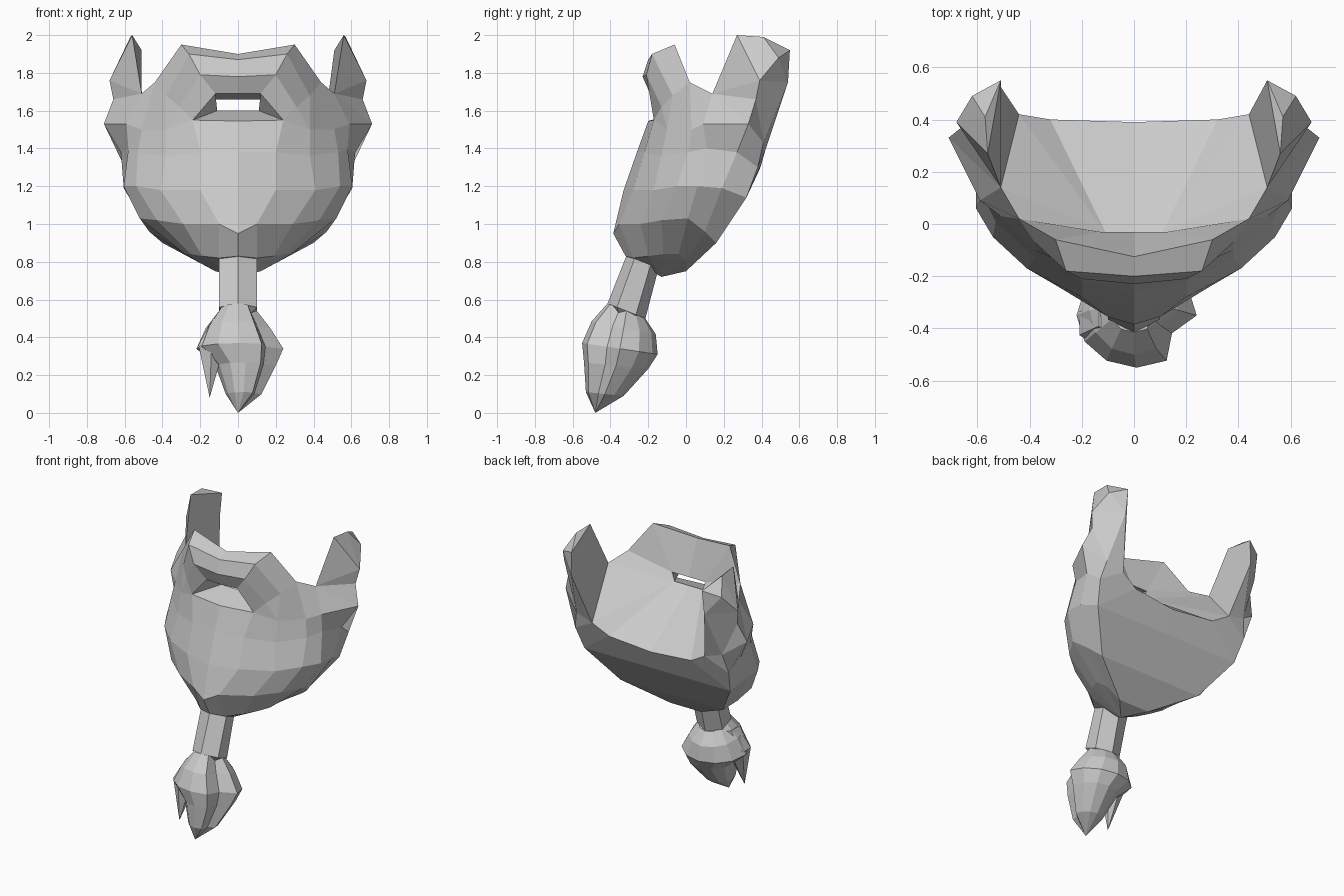
import bpy, bmesh, math
from mathutils import Vector

cube = bpy.data.objects.get("Cube")
if cube:
    bpy.data.objects.remove(cube, do_unlink=True)

grey = bpy.data.materials.new("beard_grey")
grey.use_nodes = True
grey.diffuse_color = (.6, .6, .6, 1)
grey.node_tree.nodes["Principled BSDF"].inputs["Base Color"].default_value = (.6, .6, .6, 1)


def finish(name, bm, mirrored=False):
    """Turn a bmesh into a flat shaded object, optionally mirrored across x."""
    bmesh.ops.remove_doubles(bm, verts=bm.verts[:], dist=.0005)
    bmesh.ops.recalc_face_normals(bm, faces=bm.faces[:])
    mesh = bpy.data.meshes.new(name)
    bm.to_mesh(mesh)
    bm.free()
    mesh.materials.append(grey)
    obj = bpy.data.objects.new(name, mesh)
    bpy.context.collection.objects.link(obj)
    if mirrored:
        mod = obj.modifiers.new("Mirror", 'MIRROR')
        mod.use_axis[0] = True
        mod.merge_threshold = .001


beard = bmesh.new()


def row(*points):
    return [beard.verts.new(p) for p in points]


def face(*verts):
    beard.faces.new(verts)


def bridge(upper, lower):
    """Fill quads between two rows with the same number of points."""
    for i in range(len(upper) - 1):
        face(upper[i], upper[i + 1], lower[i + 1], lower[i])


# Moustache: rim, front crest, fold, lip edge and the through mouth opening
rim = row((0, -.125, 1.9), (.3, -.06, 1.95), (.44, .02, 1.75))
crest = row((0, -.2, 1.87), (.26, -.18, 1.9), (.38, -.07, 1.68))
fold = row((0, -.23, 1.78), (.2, -.21, 1.79), (.31, -.13, 1.62))
lip = row((0, -.19, 1.69), (.12, -.18, 1.69), (.24, -.17, 1.55), (0, -.2, 1.545))
mouth = row((0, -.03, 1.66), (.13, -.03, 1.66), (.11, -.03, 1.6), (0, -.03, 1.6))
bridge(rim, crest)
bridge(crest, fold)
bridge(fold, lip[:3])
bridge(lip, mouth)

# Sideburn points
notch, front_tip, top_tip, back_tip = row(
    (.51, .14, 1.69), (.56, .27, 2), (.57, .41, 1.99), (.51, .55, 1.92))
spine, upper_back, back_low, waist = row(
    (.68, .39, 1.76), (.62, .49, 1.88), (.52, .54, 1.75), (.66, .37, 1.66))
flare, jaw_top, inner = row((.71, .33, 1.53), (.57, .41, 1.43), (.44, .42, 1.39))

# Outer beard: rows running from the chin centre round to the jaw ridge
lip_row = [lip[3], lip[2]] + row((.38, -.1, 1.5), (.51, .03, 1.5), (.59, .09, 1.53)) + [flare, jaw_top]
cheek_row = row((0, -.26, 1.38), (.2, -.22, 1.38), (.38, -.13, 1.36), (.53, .01, 1.38),
                (.58, .11, 1.4), (.62, .27, 1.38), (.6, .38, 1.3))
jaw_row = row((0, -.33, 1.18), (.2, -.28, 1.18), (.41, -.17, 1.18), (.54, -.05, 1.2),
              (.605, .06, 1.2), (.605, .19, 1.19), (.57, .32, 1.14))
chin_row = row((0, -.385, .95), (.1, -.355, 1), (.29, -.24, 1), (.43, -.13, 1.02),
               (.52, .01, 1.03), (.47, .1, .96), (.4, .16, .9))
base_row = row((0, -.32, .83), (.1, -.28, .82), (.19, -.2, .83), (.25, -.12, .84),
               (.28, -.04, .84), (.23, 0, .81), (.12, 0, .75))
rows = [lip_row, cheek_row, jaw_row, chin_row, base_row]
for upper, lower in zip(rows, rows[1:]):
    bridge(upper, lower)

# Upper cheek between moustache and sideburn
face(crest[2], fold[2], lip_row[2])
face(fold[2], lip[2], lip_row[2])
face(crest[2], lip_row[2], lip_row[3], rim[2])
face(rim[2], lip_row[3], lip_row[4], notch)
face(notch, lip_row[4], flare)

# Sideburn faces
face(notch, front_tip, spine)
face(front_tip, top_tip, spine)
face(top_tip, back_tip, upper_back)
face(top_tip, upper_back, spine)
face(upper_back, back_tip, back_low)
face(spine, upper_back, back_low)
face(spine, back_low, jaw_top, waist)
face(waist, jaw_top, flare)
face(notch, spine, waist)
face(notch, waist, flare)
face(front_tip, top_tip, back_tip)
face(front_tip, back_tip, back_low, inner, notch)
face(back_low, jaw_top, inner)

# Inside: moustache back and the sloping floor behind the mouth
back_mid, back_side = row((0, .39, 1.29), (.32, .4, 1.32))
face(rim[0], rim[1], mouth[1], mouth[0])
face(rim[1], rim[2], mouth[1])
face(rim[2], notch, mouth[2], mouth[1])
face(mouth[2], notch, inner)
face(mouth[2], inner, back_side)
face(mouth[3], mouth[2], back_side, back_mid)

# Underside: flat span between the two jaw ridges
ridge = [r[-1] for r in (jaw_row, chin_row, base_row)]
middle = [beard.verts.new((0, v.co.y, v.co.z)) for v in ridge]
face(inner, jaw_top, cheek_row[-1])
face(inner, cheek_row[-1], ridge[0], back_side)
face(back_side, ridge[0], middle[0], back_mid)
bridge(ridge, middle)
bottom = beard.verts.new((0, -.13, .72))
for a, b in zip(base_row, base_row[1:] + [middle[2]]):
    face(a, b, bottom)
finish("beard", beard, mirrored=True)


def loft(name, rings, tip, sides, groove=1.0):
    """Join tilted rings (x, y, z, radius x, radius y, tilt) and close at a tip."""
    bm = bmesh.new()
    loops = []
    for x, y, z, rx, ry, tilt in rings:
        loop = []
        for i in range(sides):
            a = math.tau * i / sides - math.pi / 2
            k = groove if i == 2 else 1
            dx, dy = rx * math.cos(a) * k, ry * math.sin(a) * k
            loop.append(bm.verts.new(Vector((x + dx, y + dy, z - tilt * dy))))
        loops.append(loop)
    end = bm.verts.new(tip)
    bm.faces.new(loops[0])
    for i in range(sides):
        j = (i + 1) % sides
        for a, b in zip(loops, loops[1:]):
            bm.faces.new((a[i], a[j], b[j], b[i]))
        bm.faces.new((loops[-1][i], loops[-1][j], end))
    finish(name, bm)


# Braid hanging from the chin, flaring into a grooved tuft
loft("braid", [(0, -.23, .8, .115, .085, .4), (0, -.315, .54, .115, .1, .4)], (0, -.33, .45), 6)
loft("tuft", [(0, -.315, .54, .1, .1, .4), (0, -.33, .45, .17, .17, .2),
              (.01, -.35, .34, .23, .2, .15), (.04, -.37, .25, .16, .17, .1),
              (.03, -.43, .1, .095, .1, .1)],
     (0, -.48, 0), 12, groove=.68)

# Small loose lock beside the tuft
loft("side_lock", [(-.09, -.35, .5, .05, .08, 0), (-.14, -.38, .36, .08, .09, 0)],
     (-.15, -.44, .08), 6)
